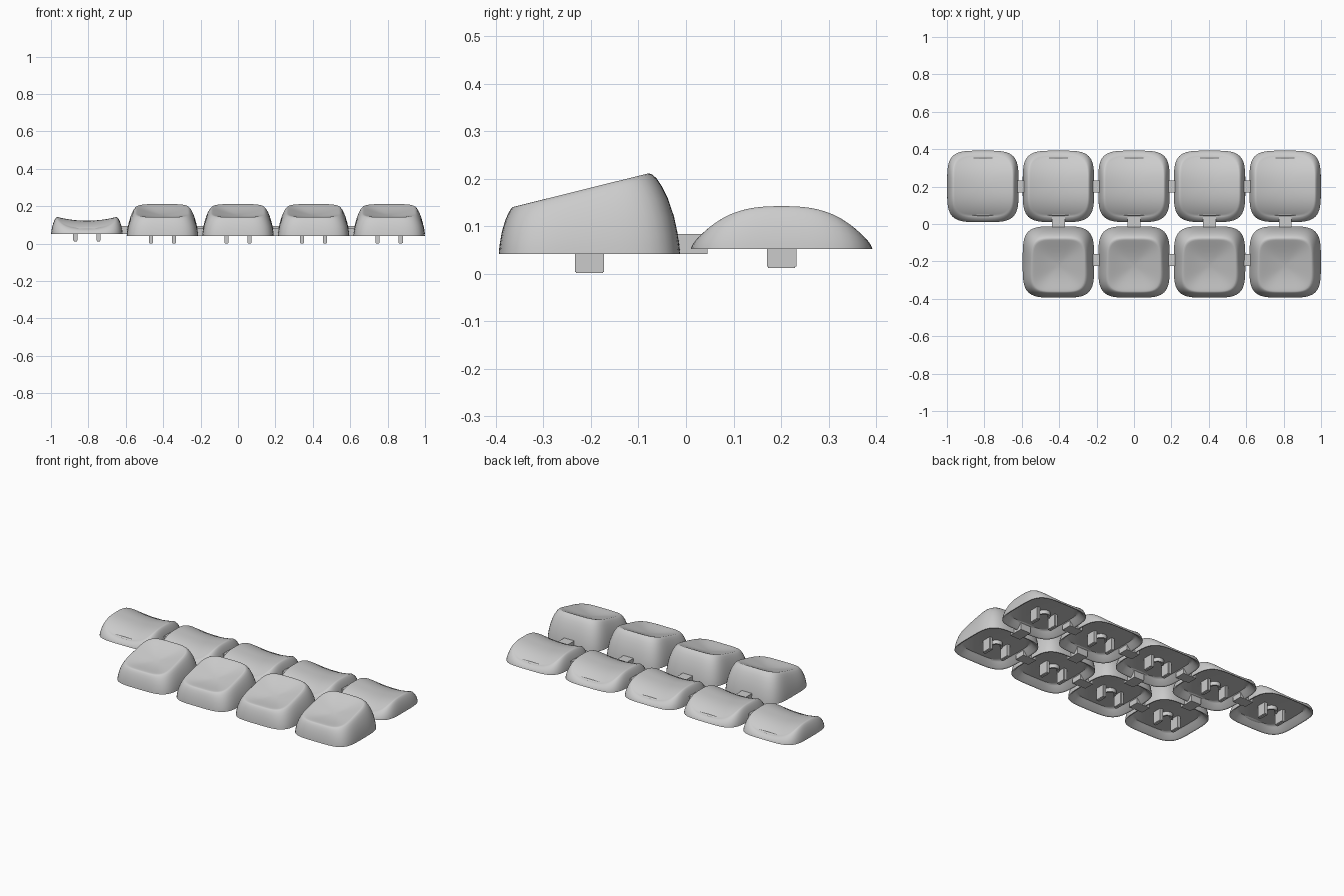
import bpy, bmesh
from math import sin, cos, pi, radians
from mathutils import Matrix, Vector

cube = bpy.data.objects.get("Cube")
if cube:
    bpy.data.objects.remove(cube, do_unlink=True)

grey = bpy.data.materials.new("plain grey")
grey.use_nodes = True
COLOUR = (0.6, 0.6, 0.6, 1)
grey.diffuse_color = COLOUR
grey.node_tree.nodes["Principled BSDF"].inputs["Base Color"].default_value = COLOUR

PITCH, HALF, SEGS = 0.404, 0.191, 72
# share of the wall's inset and of its height, from base to rim
WALL = [(0, 0), (0.03, 0.12), (0.08, 0.25), (0.2, 0.47), (0.4, 0.7),
        (0.58, 0.84), (0.75, 0.94), (0.9, 0.99), (1, 1)]


def outline(power):
    pts = []
    for i in range(SEGS):
        c, s = cos(2 * pi * i / SEGS), sin(2 * pi * i / SEGS)
        r = (abs(c) ** power + abs(s) ** power) ** (-1 / power)
        pts.append((c * r, s * r))
    return pts


def cap_mesh(name, base, inset_x, inset_y, shift, rim, dish):
    """Hollow cap lofted through rounded-square rings."""
    bm = bmesh.new()
    shape, rings = outline(4.2), []

    def ring(hx, hy, cy, height):
        rings.append([bm.verts.new((u * hx, v * hy + cy, height(u, v)))
                      for u, v in shape])

    # underside recess, from its roof out to the lower edge
    for k, lift in ((0.8, 0.035), (0.84, 0.028), (0.95, 0.003), (0.98, 0)):
        ring(HALF * k, HALF * k, 0, lambda u, v: base + lift)
    # outer wall
    for inset, rise in WALL:
        ring(HALF - inset_x * inset, HALF - inset_y * inset, shift * inset,
             lambda u, v: base + rise * (rim(u, v) - base))
    # dished top
    hx, hy = HALF - inset_x, HALF - inset_y
    for k in (0.95, 0.9, 0.84, 0.76, 0.66, 0.54, 0.4, 0.25, 0.1):
        ring(hx * k, hy * k, shift,
             lambda u, v: rim(u * k, v * k) - dish * (1 - k * k) ** 1.3)
    for a, b in zip(rings, rings[1:]):
        for i in range(SEGS):
            j = (i + 1) % SEGS
            bm.faces.new((a[i], a[j], b[j], b[i]))
    bm.faces.new(rings[-1])
    bm.faces.new(rings[0][::-1])
    bmesh.ops.recalc_face_normals(bm, faces=bm.faces)
    return finish(bm, name)


def finish(bm, name):
    mesh = bpy.data.meshes.new(name)
    bm.to_mesh(mesh)
    bm.free()
    mesh.materials.append(grey)
    mesh.shade_smooth()
    mesh.set_sharp_from_angle(angle=radians(40))
    return mesh


def add_box(bm, lo, hi):
    lo, hi = Vector(lo), Vector(hi)
    size = Matrix.Diagonal((*(hi - lo), 1))
    bmesh.ops.create_cube(bm, size=1, matrix=Matrix.Translation((lo + hi) / 2) @ size)


def stem_mesh(name, base):
    """Two prongs and a half-round rib under a cap."""
    bm = bmesh.new()
    for x in (-0.062, 0.062):
        add_box(bm, (x - 0.011, -0.031, base - 0.04), (x + 0.011, 0.031, base + 0.04))
    bmesh.ops.bevel(bm, geom=bm.edges[:], offset=0.003, segments=2, affect='EDGES')
    cols = []
    for i in range(17):
        a = pi * i / 16
        cols.append([bm.verts.new((r * cos(a), r * sin(a), base + z))
                     for r, z in ((0.034, 0.037), (0.034, 0.012),
                                  (0.024, 0.012), (0.024, 0.037))])
    for a, b in zip(cols, cols[1:]):
        for i in range(4):
            j = (i + 1) % 4
            bm.faces.new((a[i], a[j], b[j], b[i]))
    bm.faces.new(cols[0])
    bm.faces.new(cols[-1][::-1])
    bmesh.ops.recalc_face_normals(bm, faces=bm.faces)
    return finish(bm, name)


def bridge_mesh(name, lo, hi):
    bm = bmesh.new()
    add_box(bm, lo, hi)
    return finish(bm, name)


def place(name, mesh, x, y, z=0):
    obj = bpy.data.objects.new(name, mesh)
    obj.location = (x, y, z)
    bpy.context.collection.objects.link(obj)


# low caps curve along y and dip across x; tall caps slope up to the back
low_cap = cap_mesh("low_cap", 0.052, 0.033, 0.033, 0,
                   lambda u, v: 0.142 - 0.042 * abs(v) ** 2.6 - 0.02 * (1 - u * u), 0)
tall_cap = cap_mesh("tall_cap", 0.041, 0.05, 0.05, -0.017,
                    lambda u, v: 0.176 + 0.035 * v, 0.024)
low_stem = stem_mesh("low_stem", 0.052)
tall_stem = stem_mesh("tall_stem", 0.041)
side_bridge = bridge_mesh("side_bridge", (-0.045, -0.032, 0), (0.045, 0.032, 0.042))
row_bridge = bridge_mesh("row_bridge", (-0.034, -0.045, 0), (0.034, 0.045, 0.042))

BACK, FRONT = 0.201, -0.203
for col in range(5):
    x = (col - 2) * PITCH
    place("low_cap", low_cap, x, BACK)
    place("low_stem", low_stem, x, BACK)
    if col:
        place("back_bridge", side_bridge, x - PITCH / 2, BACK, 0.052)
        place("tall_cap", tall_cap, x, FRONT)
        place("tall_stem", tall_stem, x, FRONT)
        place("row_bridge", row_bridge, x, 0, 0.041)
    if col > 1:
        place("front_bridge", side_bridge, x - PITCH / 2, FRONT + 0.01, 0.041)
